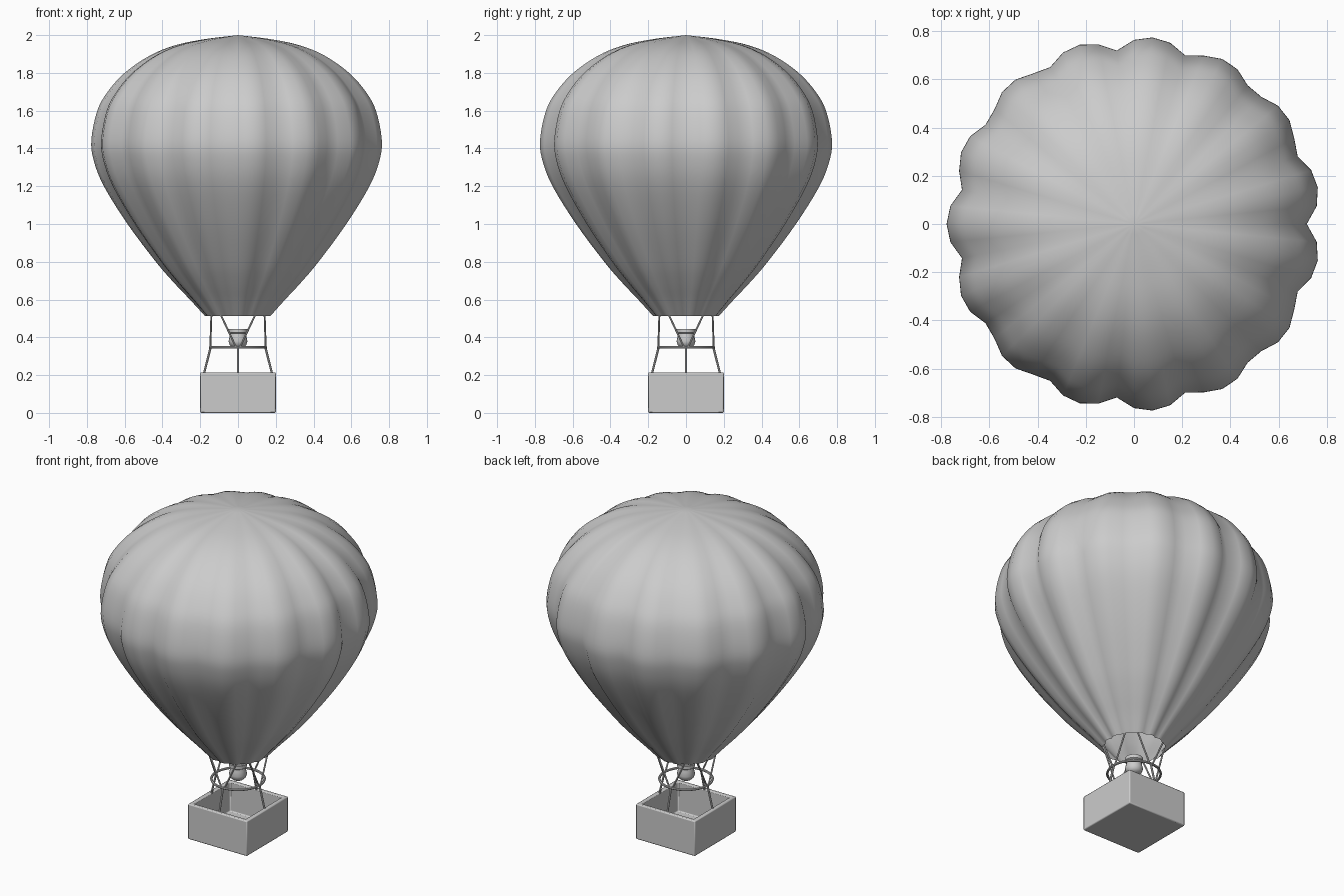
import bpy, bmesh, math
from mathutils import Vector

if "Cube" in bpy.data.objects:
    bpy.data.objects.remove(bpy.data.objects["Cube"])

TAU = math.tau


def finish(bm, name, angle=None):
    bmesh.ops.recalc_face_normals(bm, faces=bm.faces)
    me = bpy.data.meshes.new(name)
    bm.to_mesh(me)
    bm.free()
    ob = bpy.data.objects.new(name, me)
    bpy.context.collection.objects.link(ob)
    bpy.context.view_layer.objects.active = ob
    ob.select_set(True)
    if angle:
        bpy.ops.object.shade_smooth_by_angle(angle=math.radians(angle))
    else:
        bpy.ops.object.shade_smooth()
    ob.select_set(False)
    return ob


def smooth_profile(pts, steps=4):
    # Catmull-Rom curve through the profile points
    p = [Vector(q) for q in pts]
    p = [2 * p[0] - p[1]] + p + [2 * p[-1] - p[-2]]
    out = []
    for i in range(1, len(p) - 2):
        a, b, c, d = p[i - 1:i + 3]
        for k in range(steps):
            t = k / steps
            out.append(0.5 * (2 * b + (c - a) * t + (2 * a - 5 * b + 4 * c - d) * t * t
                              + (3 * b - a - 3 * c + d) * t ** 3))
    return out + [p[-2]]


def lathe(name, profile, segs, scale=lambda a, z: 1.0, angle=None):
    bm = bmesh.new()
    rings = []
    for r, z in profile:
        if r < 1e-4:
            rings.append([bm.verts.new((0, 0, z))] * segs)
            continue
        ring = []
        for i in range(segs):
            a = TAU * i / segs
            rr = r * scale(a, z)
            ring.append(bm.verts.new((rr * math.cos(a), rr * math.sin(a), z)))
        rings.append(ring)
    for lo, hi in zip(rings, rings[1:]):
        for i in range(segs):
            j = (i + 1) % segs
            vs = list(dict.fromkeys((lo[i], lo[j], hi[j], hi[i])))
            if len(vs) > 2:
                bm.faces.new(vs)
    return finish(bm, name, angle)


def rod(name, a, b, radius):
    a, b = Vector(a), Vector(b)
    bm = bmesh.new()
    bmesh.ops.create_cone(bm, cap_ends=True, segments=8, radius1=radius,
                          radius2=radius, depth=(b - a).length)
    ob = finish(bm, name, 40)
    ob.location = (a + b) / 2
    ob.rotation_euler = (b - a).to_track_quat('Z', 'Y').to_euler()
    return ob


def polar(r, deg, z):
    a = math.radians(deg)
    return (r * math.cos(a), r * math.sin(a), z)


# Envelope with 15 bulging gores, open at the mouth
def gore(a, z):
    return 0.922 + 0.078 * abs(math.sin(7.5 * a)) ** 0.75


envelope = [(0.175, 0.513), (0.25, 0.595), (0.34, 0.69), (0.435, 0.80), (0.585, 1.0),
            (0.71, 1.2), (0.765, 1.34), (0.776, 1.45), (0.745, 1.6), (0.69, 1.7),
            (0.60, 1.8), (0.47, 1.89), (0.337, 1.945), (0.18, 1.978), (0, 2.0)]
lathe("envelope", smooth_profile(envelope), 64, gore)

# Basket: hollow box with thick walls
bm = bmesh.new()
bmesh.ops.create_cube(bm, size=1)
for v in bm.verts:
    v.co = Vector((v.co.x * 0.4, v.co.y * 0.4, (v.co.z + 0.5) * 0.215))
bm.normal_update()
top = max(bm.faces, key=lambda f: f.calc_center_median().z)
bmesh.ops.inset_region(bm, faces=[top], thickness=0.036)
cut = bmesh.ops.extrude_discrete_faces(bm, faces=[top])["faces"][0]
for v in cut.verts:
    v.co.z = 0.035
basket = finish(bm, "basket", 40)
bev = basket.modifiers.new("soft_edges", 'BEVEL')
bev.width = 0.006
bev.segments = 2

# Load ring
bpy.ops.mesh.primitive_torus_add(major_radius=0.148, minor_radius=0.007, major_segments=40,
                                 minor_segments=8, location=(0, 0, 0.347))
bpy.context.object.name = "load_ring"
bpy.ops.object.shade_smooth()

# Posts from basket rim to ring, and V pairs of ropes from ring to mouth
for k in range(4):
    d = 90 * k
    rod(f"post_{k}", polar(0.181, d, 0.205), polar(0.145, d, 0.347), 0.006)
    for s in (-1, 1):
        rod(f"rope_{k}_{'a' if s < 0 else 'b'}", polar(0.147, d + 4 * s, 0.347),
            polar(0.168, d + 33 * s, 0.52), 0.005)

# Burner pot
lathe("burner", [(0, 0.345), (0.03, 0.347), (0.044, 0.36), (0.05, 0.38), (0.044, 0.405),
                 (0.042, 0.42), (0.05, 0.425), (0.05, 0.445), (0.04, 0.445),
                 (0.036, 0.42), (0, 0.415)], 24, angle=40)
